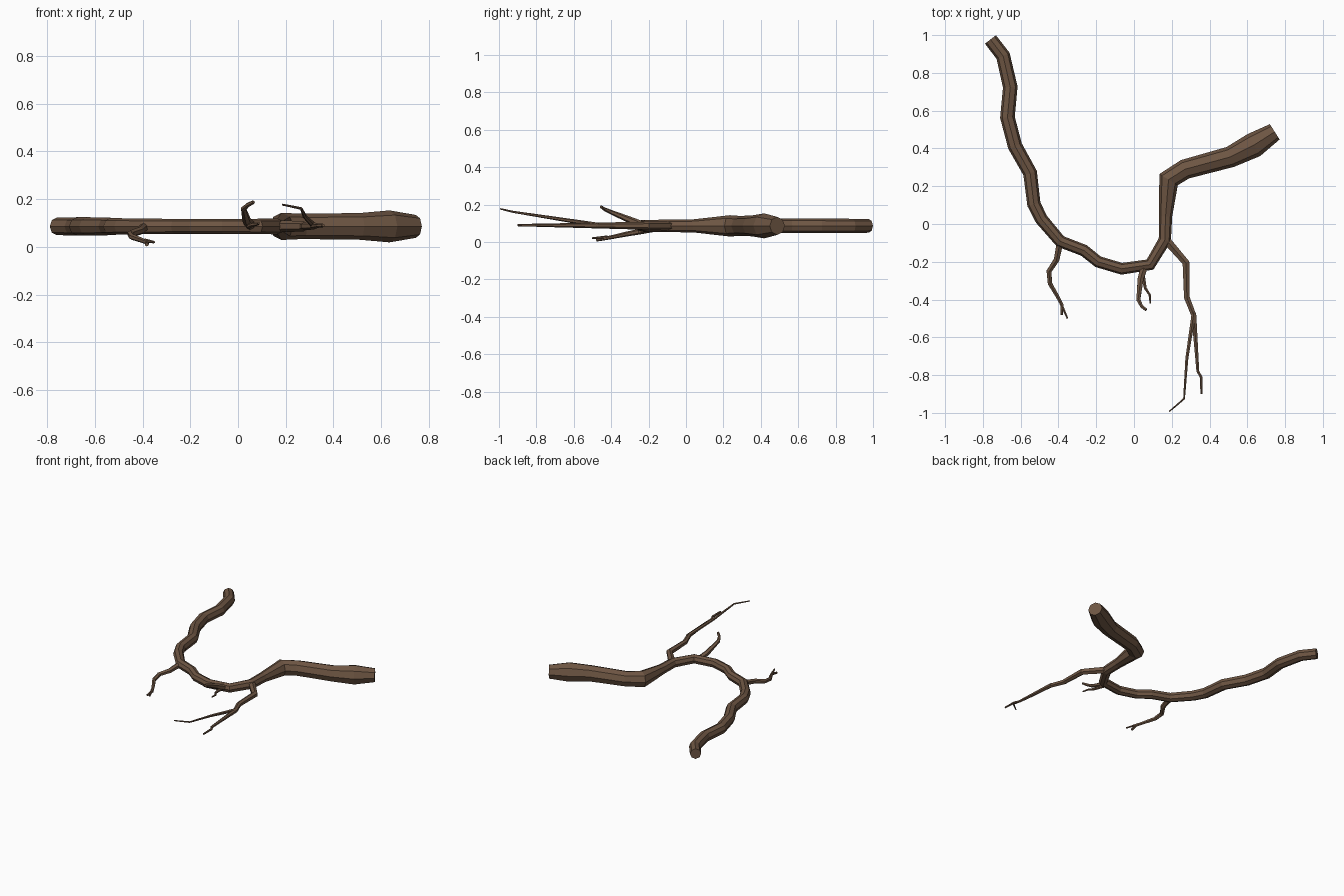
import bpy, bmesh, math
from mathutils import Vector

cube = bpy.data.objects.get("Cube")
if cube:
    bpy.data.objects.remove(cube, do_unlink=True)

bark = bpy.data.materials.new("bark brown")
bark.use_nodes = True
bark.diffuse_color = (0.155, 0.092, 0.056, 1)
bark.node_tree.nodes["Principled BSDF"].inputs["Base Color"].default_value = bark.diffuse_color

MIDDLE_HEIGHT = 0.086
UP = Vector((0, 0, 1))


def limb(name, points, radii, sides):
    """Faceted tube through the points, one radius per point, with capped ends."""
    bm = bmesh.new()
    rings = []
    last = len(points) - 1
    for i, (point, radius) in enumerate(zip(points, radii)):
        before = (point - points[i - 1]).normalized() if i > 0 else Vector()
        after = (points[i + 1] - point).normalized() if i < last else Vector()
        along = (before + after).normalized()
        side = along.cross(UP).normalized()
        top = side.cross(along)
        angles = [math.tau * k / sides for k in range(sides)]
        rings.append([bm.verts.new(point + radius * (top * math.cos(a) + side * math.sin(a)))
                      for a in angles])
    for ring, following in zip(rings, rings[1:]):
        for k in range(sides):
            n = (k + 1) % sides
            bm.faces.new((ring[k], ring[n], following[n], following[k]))
    bm.faces.new(rings[0])
    bm.faces.new(rings[-1])
    bmesh.ops.recalc_face_normals(bm, faces=bm.faces)
    mesh = bpy.data.meshes.new(name)
    bm.to_mesh(mesh)
    bm.free()
    mesh.materials.append(bark)
    bpy.context.collection.objects.link(bpy.data.objects.new(name, mesh))


def twig(name, plan, start_height, end_height, start_radius, end_radius):
    """Thin limb whose height and radius change evenly along its plan outline."""
    flat = [Vector((x, y, 0)) for x, y in plan]
    travelled = [0]
    for a, b in zip(flat, flat[1:]):
        travelled.append(travelled[-1] + (b - a).length)
    shares = [distance / travelled[-1] for distance in travelled]
    points = [p + UP * (start_height + (end_height - start_height) * share)
              for p, share in zip(flat, shares)]
    radii = [start_radius + (end_radius - start_radius) * share for share in shares]
    limb(name, points, radii, sides=6)


# Main branch lies level: a stout limb that narrows into a long slender one
stout_plan = [(.745, .488), (.635, .418), (.51, .355), (.27, .29), (.183, .235)]
stout_radii = [.048, .067, .056, .053, .057]
slender_plan = [(.167, .04), (.163, -.085), (.085, -.215), (-.065, -.237), (-.19, -.2),
                (-.265, -.14), (-.39, -.092), (-.49, .025), (-.53, .105), (-.55, .27),
                (-.63, .413), (-.67, .565), (-.655, .725), (-.693, .89), (-.76, .977)]
slender_radii = [.035 - .004 * math.sin(math.tau * i / len(slender_plan))
                 for i in range(len(slender_plan))]
main_points = [Vector((x, y, MIDDLE_HEIGHT)) for x, y in stout_plan + slender_plan]
limb("main_branch", main_points, stout_radii + slender_radii, sides=8)

# Drooping twig with a small fork at its tip
twig("low_twig", [(-.39, -.09), (-.41, -.19), (-.45, -.25), (-.445, -.315),
                  (-.41, -.375), (-.38, -.43), (-.383, -.48)],
     start_height=MIDDLE_HEIGHT, end_height=.01, start_radius=.02, end_radius=.008)
twig("low_twig_fork", [(-.388, -.42), (-.37, -.46), (-.352, -.5)],
     start_height=.026, end_height=.02, start_radius=.009, end_radius=.005)

# Short middle twig curling upward, with a level side shoot
twig("middle_twig", [(.055, -.225), (.035, -.29), (.023, -.4), (.04, -.435), (.065, -.455)],
     start_height=MIDDLE_HEIGHT, end_height=.188, start_radius=.022, end_radius=.008)
twig("middle_twig_shoot", [(.045, -.26), (.06, -.34), (.083, -.375), (.087, -.42)],
     start_height=MIDDLE_HEIGHT, end_height=.1, start_radius=.012, end_radius=.005)

# Long twig that splits into a level tip and a rising tip
twig("long_twig", [(.175, -.09), (.275, -.205), (.28, -.39), (.317, -.485),
                   (.338, -.78), (.355, -.81), (.357, -.9)],
     start_height=MIDDLE_HEIGHT, end_height=.09, start_radius=.025, end_radius=.006)
twig("long_twig_fork", [(.317, -.47), (.28, -.71), (.265, -.925), (.225, -.96), (.187, -.992)],
     start_height=.09, end_height=.177, start_radius=.013, end_radius=.004)
